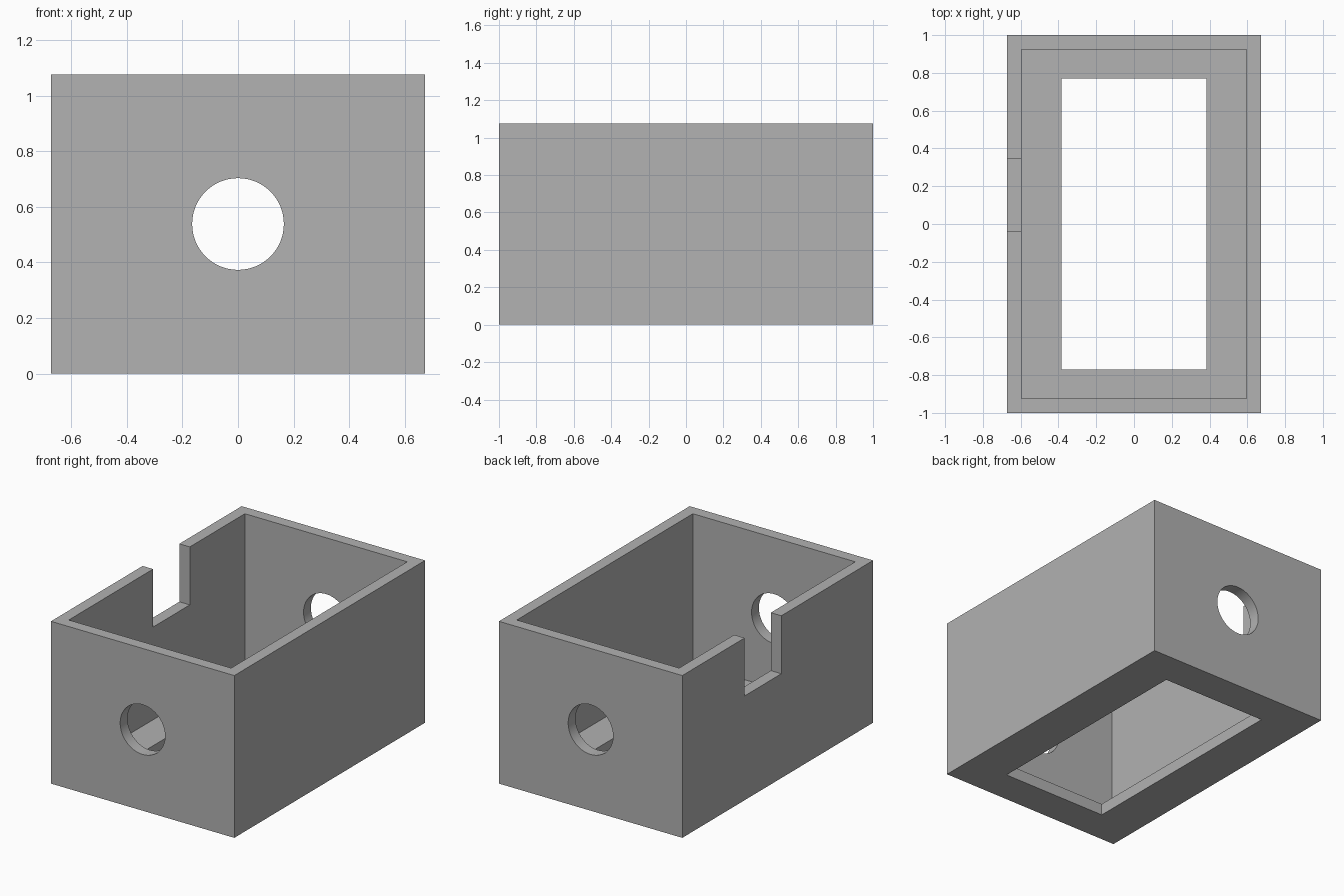
import bpy
import math

cube = bpy.data.objects.get("Cube")
if cube:
    bpy.data.objects.remove(cube, do_unlink=True)

UNIT = 1 / 13                       # wall thickness, everything is sized from it
WIDTH, DEPTH, HEIGHT = 17.5 * UNIT, 2.0, 14 * UNIT

# Single flat grey
grey = bpy.data.materials.new("plain grey")
grey.use_nodes = True
colour = (0.445, 0.445, 0.445, 1)
grey.diffuse_color = colour
grey.node_tree.nodes["Principled BSDF"].inputs["Base Color"].default_value = colour


def block(name, x, y, z):
    """Box spanning the given (min, max) ranges."""
    spans = (x, y, z)
    bpy.ops.mesh.primitive_cube_add(size=1, location=[(a + b) / 2 for a, b in spans])
    obj = bpy.context.object
    obj.name = name
    obj.scale = [b - a for a, b in spans]
    bpy.ops.object.transform_apply(location=True, rotation=False, scale=True)
    obj.data.materials.append(grey)
    return obj


def cut(target, cutter):
    """Subtract the cutter from the target and discard it."""
    cutter.hide_render = True
    mod = target.modifiers.new("cut", 'BOOLEAN')
    mod.operation = 'DIFFERENCE'
    mod.solver = 'EXACT'
    mod.object = cutter
    bpy.context.view_layer.objects.active = target
    bpy.ops.object.modifier_apply(modifier=mod.name)
    bpy.data.objects.remove(cutter, do_unlink=True)


# Outer shell
half_w, half_d = WIDTH / 2, DEPTH / 2
box = block("open_box", (-half_w, half_w), (-half_d, half_d), (0, HEIGHT))

# Hollow interior, open at the top
cut(box, block("cavity_cutter", (UNIT - half_w, half_w - UNIT),
               (UNIT - half_d, half_d - UNIT), (UNIT, HEIGHT + 1)))

# Rectangular opening in the floor
cut(box, block("floor_cutter", (-5 * UNIT, 5 * UNIT), (-10 * UNIT, 10 * UNIT), (-1, 0.5)))

# Notch in the rim of the right wall
cut(box, block("notch_cutter", (-half_w - 1, -half_w + 2 * UNIT),
               (-0.5 * UNIT, 4.5 * UNIT), (HEIGHT - 5 * UNIT, HEIGHT + 1)))

# Round hole through the front and back walls
bpy.ops.mesh.primitive_cylinder_add(vertices=64, radius=0.165, depth=DEPTH + 1,
                                    location=(0, 0, HEIGHT / 2),
                                    rotation=(math.pi / 2, 0, 0))
hole = bpy.context.object
hole.name = "hole_cutter"
hole.data.materials.append(grey)
cut(box, hole)

# Smooth hole walls, crisp box edges
bpy.ops.object.select_all(action='DESELECT')
box.select_set(True)
bpy.context.view_layer.objects.active = box
bpy.ops.object.shade_smooth_by_angle(angle=math.radians(30))
